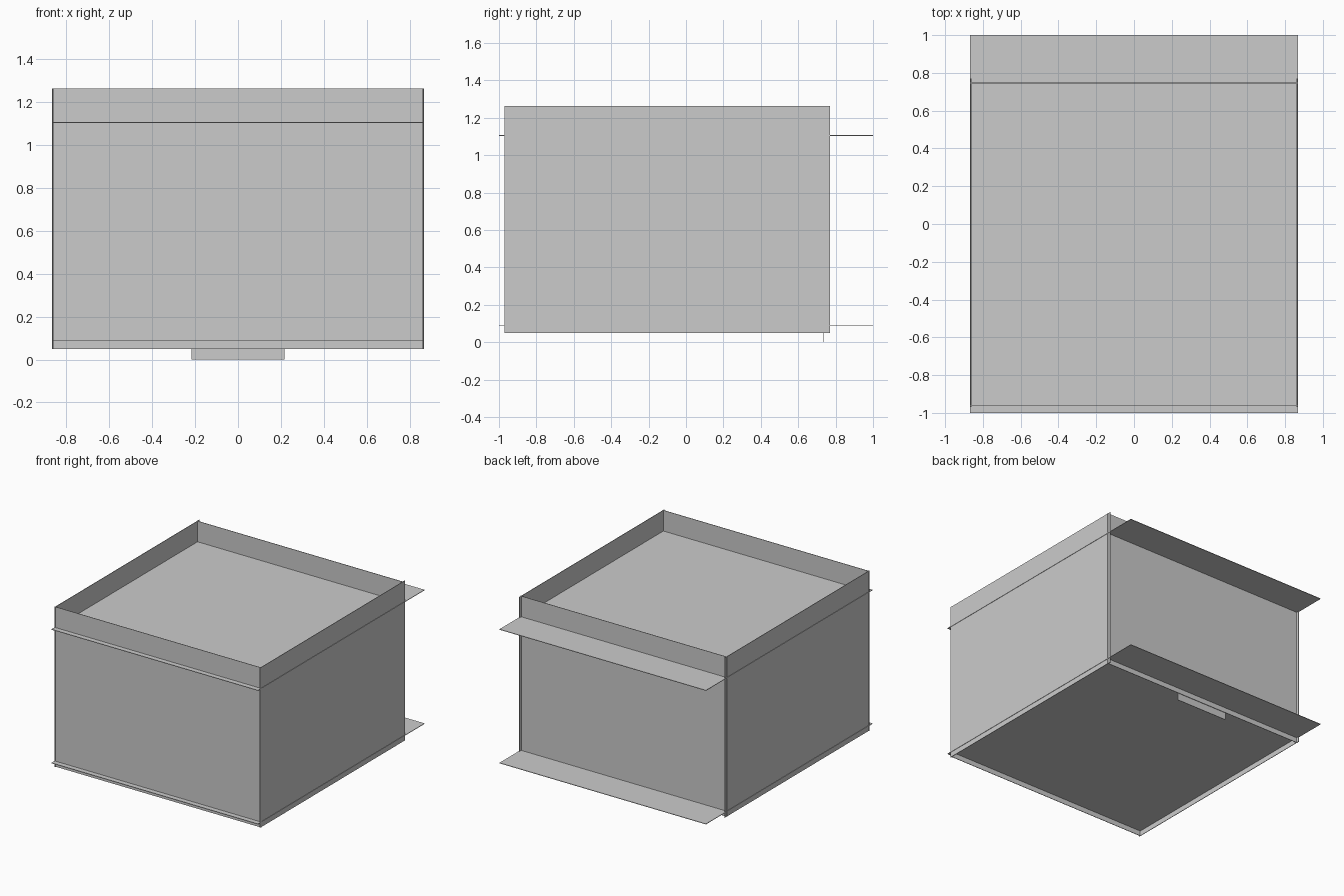
import bpy
import bmesh

if "Cube" in bpy.data.objects:
    bpy.data.objects.remove(bpy.data.objects["Cube"])


def panel(name, x, y, z):
    """Thin box spanning the given (min, max) ranges."""
    bm = bmesh.new()
    bmesh.ops.create_cube(bm, size=1)
    for v in bm.verts:
        v.co = [r[0] if c < 0 else r[1] for c, r in zip(v.co, (x, y, z))]
    mesh = bpy.data.meshes.new(name)
    bm.to_mesh(mesh)
    bm.free()
    obj = bpy.data.objects.new(name, mesh)
    bpy.context.collection.objects.link(obj)
    return obj


T = 0.004                # sheet thickness
WIDE = (-0.868, 0.868)
WALL_Z = (0.05, 1.264)

# Horizontal shelves that slot through the walls
for name, z in (("bottom_shelf", 0.09), ("top_shelf", 1.105)):
    panel(name, WIDE, (-1, 1), (z - T / 2, z + T / 2))

# Front and back walls
for name, y in (("front_wall", -0.96), ("back_wall", 0.746)):
    panel(name, WIDE, (y - T / 2, y + T / 2), WALL_Z)

# Side walls, running slightly past the front and back walls
for name, s in (("left_wall", -1), ("right_wall", 1)):
    xs = sorted((s * 0.861, s * (0.861 + T)))
    panel(name, xs, (-0.97, 0.77), WALL_Z)

# Small tab hanging under the bottom shelf near the back
panel("bottom_tab", (-0.216, 0.216), (0.734, 0.734 + T), (0, 0.09))
